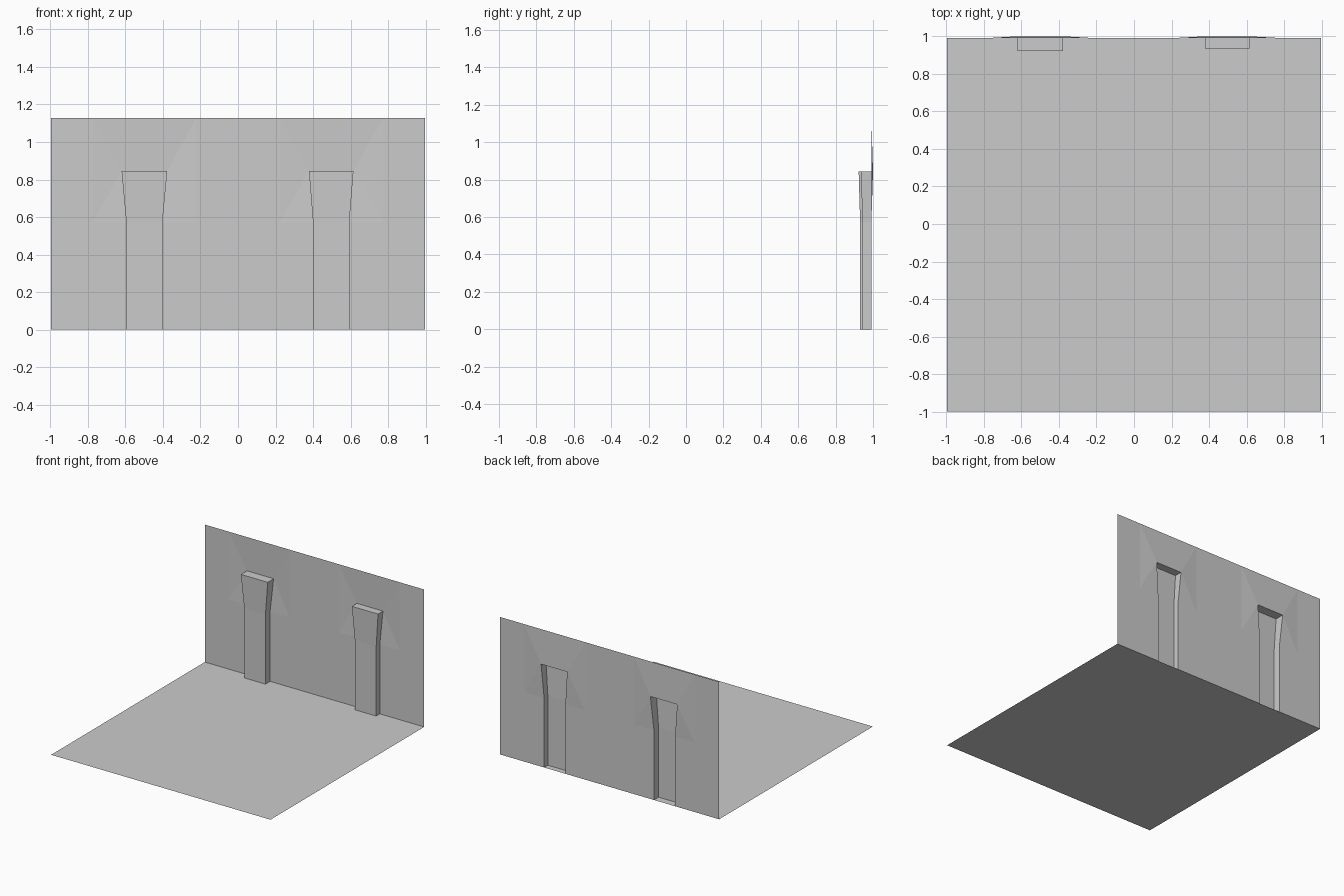
import bpy

if "Cube" in bpy.data.objects:
    bpy.data.objects.remove(bpy.data.objects["Cube"])

BACK, BULGE = 0.991, 1.0      # wall plane, and its slight bulge at the pillar heads
HALF, TOP = 0.995, 1.127
SHAFT, HEAD = 0.57, 0.845     # heights where the flare starts and ends

# left/right at the shaft, left/right at the head, front y at shaft and head
PILLARS = [(-0.595, -0.403, -0.62, -0.377, 0.931, 0.923),
           (0.40, 0.593, 0.378, 0.615, 0.943, 0.936)]


def add_mesh(name, verts, faces):
    mesh = bpy.data.meshes.new(name)
    mesh.from_pydata(verts, [], faces)
    obj = bpy.data.objects.new(name, mesh)
    bpy.context.collection.objects.link(obj)
    return obj


# Floor sheet
add_mesh("floor", [(-HALF, -1, 0), (HALF, -1, 0), (HALF, BACK, 0), (-HALF, BACK, 0)],
         [(0, 1, 2, 3)])

# Wall sheet: a grid with a pillar-shaped opening behind each pillar
verts, faces = [], []
for z in (0, SHAFT, HEAD, TOP):
    xs = [(-HALF, 0)]
    for l0, r0, l1, r1, _, _ in PILLARS:
        head = z == HEAD
        l, r = (l1, r1) if head else (l0, r0)
        xs += [(l0 - 0.18, 0), (l, head), (r, head), (r0 + 0.18, 0)]
    xs.append((HALF, 0))
    verts += [(x, BULGE if out else BACK, z) for x, out in xs]
n = len(xs)
for row in range(3):
    for col in range(n - 1):
        if row < 2 and col in (2, 6):
            continue
        a = row * n + col
        b, c, d = a + 1, a + n + 1, a + n
        # diagonals fan out from the pillar heads
        if (row == 2) == (col in (2, 3, 6, 7)):
            faces += [(a, b, c), (a, c, d)]
        else:
            faces += [(a, b, d), (b, c, d)]
add_mesh("back_wall", verts, faces)

# Pillars: open-backed shells with flared heads and a flat cap
for i, (l0, r0, l1, r1, y0, y1) in enumerate(PILLARS):
    verts = []
    for z, l, r, y, back in ((0, l0, r0, y0, BACK), (SHAFT, l0, r0, y0, BACK),
                             (HEAD, l1, r1, y1, BULGE)):
        verts += [(l, back, z), (l, y, z), (r, y, z), (r, back, z)]
    faces = [(k + j, k + j + 1, k + j + 5, k + j + 4) for k in (0, 4) for j in range(3)]
    faces.append((8, 9, 10, 11))
    add_mesh(("left_pillar", "right_pillar")[i], verts, faces)
